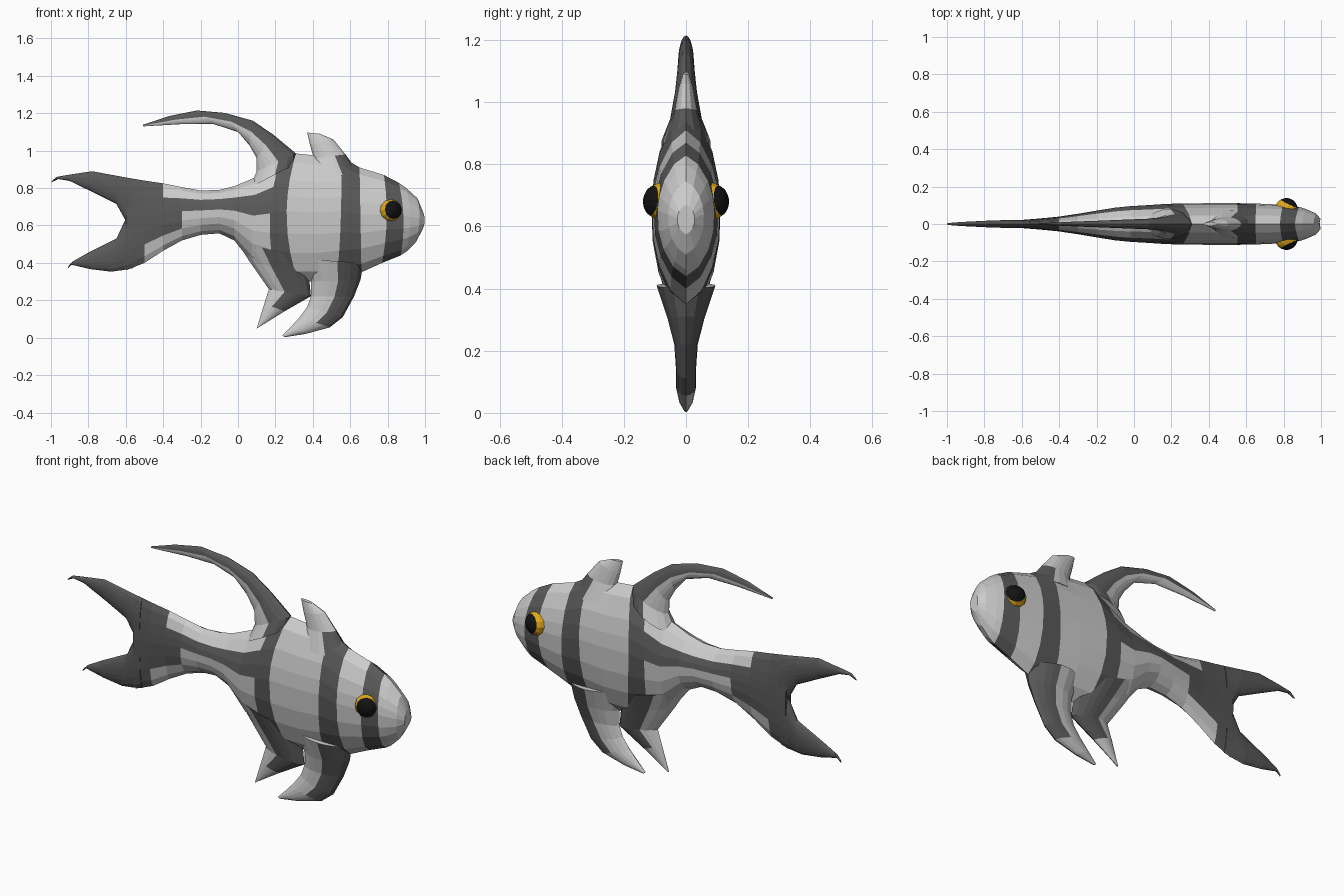
import bpy, bmesh
from mathutils import Vector, Matrix


def material(name, rgb):
    m = bpy.data.materials.new(name)
    m.diffuse_color = (*rgb, 1)
    return m


LIGHT = material("light_grey", (0.6, 0.6, 0.6))
DARK = material("dark_grey", (0.1, 0.1, 0.1))
GOLD = material("eye_gold", (0.75, 0.4, 0.01))
BLACK = material("pupil_black", (0.006, 0.006, 0.006))
ROWS = [1, 0.86, 0.58, 0.33, 0.1, -0.25, -0.55, -0.84, -1]


def finish(bm, name, mats):
    bmesh.ops.recalc_face_normals(bm, faces=bm.faces)
    me = bpy.data.meshes.new(name)
    bm.to_mesh(me)
    bm.free()
    for m in mats:
        me.materials.append(m)
    ob = bpy.data.objects.new(name, me)
    bpy.context.collection.objects.link(ob)
    return ob


def loft(name, sections, dark, power=0.65):
    """Skin lens-shaped rings; section = (xa, za, x_mid, xb, zb, half_thickness)."""
    bm = bmesh.new()
    levels = ROWS + ROWS[-2:0:-1]
    n, half = len(levels), len(ROWS) - 1
    rings = []
    for xa, za, xm, xb, zb, t in sections:
        ring = []
        for k, s in enumerate(levels):
            x = xm * (1 - s * s) + xa * s * (s + 1) / 2 + xb * s * (s - 1) / 2
            z = (za + zb) / 2 + s * (za - zb) / 2
            y = t * (1 - s * s) ** power * (1 if k <= half else -1)
            ring.append(bm.verts.new((x, y, z)))
        rings.append(ring)
    for i in range(len(rings) - 1):
        for k in range(n):
            j = (k + 1) % n
            f = bm.faces.new((rings[i][k], rings[i][j], rings[i + 1][j], rings[i + 1][k]))
            f.material_index = int(dark(i, (levels[k] + levels[j]) / 2))
    for ring, i in ((rings[0], 0), (rings[-1], len(rings) - 2)):
        bm.faces.new(ring).material_index = int(dark(i, 0))
    return finish(bm, name, (LIGHT, DARK))


def fin(name, sections, dark):
    """Fin from straight sections (xa, za, xb, zb, half_thickness)."""
    return loft(name, [(a, b, (a + c) / 2, c, d, t) for a, b, c, d, t in sections], dark, 0.6)


# Body from nose to tail root, ribs placed on the stripe borders
body = [
    (0.99, 0.67, 0.998, 0.985, 0.575, 0.028),
    (0.96, 0.745, 0.97, 0.95, 0.51, 0.058),
    (0.90, 0.80, 0.92, 0.90, 0.46, 0.08),
    (0.86, 0.828, 0.885, 0.87, 0.44, 0.092),
    (0.78, 0.87, 0.795, 0.77, 0.40, 0.104),
    (0.65, 0.91, 0.655, 0.66, 0.35, 0.11),
    (0.55, 0.97, 0.55, 0.53, 0.32, 0.112),
    (0.41, 0.975, 0.42, 0.42, 0.30, 0.112),
    (0.31, 0.985, 0.26, 0.32, 0.30, 0.111),
    (0.22, 0.93, 0.17, 0.20, 0.34, 0.108),
    (0.10, 0.86, 0.08, 0.075, 0.40, 0.102),
    (-0.02, 0.81, -0.02, -0.02, 0.52, 0.096),
    (-0.10, 0.79, -0.1, -0.1, 0.558, 0.088),
    (-0.20, 0.787, -0.2, -0.2, 0.55, 0.072),
    (-0.30, 0.805, -0.3, -0.3, 0.52, 0.055),
    (-0.40, 0.825, -0.4, -0.4, 0.465, 0.04),
    (-0.50, 0.84, -0.5, -0.5, 0.40, 0.03),
    (-0.60, 0.857, -0.6, -0.6, 0.36, 0.022),
]


def body_dark(i, s):
    if i in (3, 5, 8) or i == 16:
        return True
    if i == 15:
        return s > -0.6
    if i == 14:
        return -0.5 < s < 0.6
    return i >= 9 and 0.1 < s < 0.58


loft("body", body, body_dark)

# Tail lobes
fin("tail_lobe_upper", [
    (-0.56, 0.85, -0.56, 0.56, 0.024),
    (-0.60, 0.857, -0.603, 0.63, 0.022),
    (-0.66, 0.868, -0.65, 0.715, 0.022),
    (-0.78, 0.89, -0.78, 0.78, 0.018),
    (-0.90, 0.872, -0.90, 0.838, 0.012),
    (-0.97, 0.86, -0.96, 0.848, 0.008),
    (-0.99, 0.843, -1.0, 0.83, 0.004)], lambda i, s: True)
fin("tail_lobe_lower", [
    (-0.56, 0.70, -0.56, 0.372, 0.024),
    (-0.603, 0.63, -0.61, 0.362, 0.022),
    (-0.65, 0.53, -0.68, 0.353, 0.022),
    (-0.80, 0.455, -0.79, 0.367, 0.016),
    (-0.88, 0.41, -0.89, 0.39, 0.008),
    (-0.905, 0.385, -0.91, 0.37, 0.004)], lambda i, s: True)

# Rear dorsal fin sweeping back into a long filament, dark along its upper edge
fin("dorsal_filament", [
    (0.31, 0.93, 0.06, 0.80, 0.08),
    (0.31, 0.985, 0.10, 0.89, 0.052),
    (0.19, 1.085, 0.10, 0.96, 0.036),
    (0.08, 1.16, 0.06, 1.03, 0.028),
    (-0.07, 1.202, 0.0, 1.10, 0.024),
    (-0.22, 1.215, -0.13, 1.142, 0.018),
    (-0.37, 1.185, -0.30, 1.142, 0.012),
    (-0.51, 1.138, -0.505, 1.13, 0.004)], lambda i, s: s > 0)

# Front dorsal fin
fin("dorsal_fin_front", [
    (0.655, 0.87, 0.37, 0.87, 0.075),
    (0.575, 0.98, 0.405, 0.96, 0.038),
    (0.51, 1.06, 0.385, 1.03, 0.024),
    (0.44, 1.09, 0.37, 1.097, 0.01)], lambda i, s: i == 0 and s > 0.3)

# Ventral fins
fin("ventral_fin_front", [
    (0.67, 0.40, 0.36, 0.42, 0.095),
    (0.655, 0.31, 0.39, 0.30, 0.06),
    (0.62, 0.22, 0.39, 0.22, 0.038),
    (0.56, 0.11, 0.37, 0.165, 0.032),
    (0.49, 0.055, 0.33, 0.11, 0.032),
    (0.36, 0.02, 0.28, 0.055, 0.022),
    (0.25, 0.003, 0.237, 0.012, 0.006)], lambda i, s: i < 4 and s > 0.2)
fin("ventral_fin_rear", [
    (0.36, 0.42, -0.01, 0.52, 0.09),
    (0.38, 0.32, 0.06, 0.41, 0.062),
    (0.39, 0.222, 0.165, 0.26, 0.034),
    (0.25, 0.142, 0.14, 0.18, 0.024),
    (0.11, 0.055, 0.10, 0.05, 0.005)], lambda i, s: i < 3 and s > -0.4)

# Eyes with a dark cap looking outward and forward
for side, label in ((-1, "right"), (1, "left")):
    bm = bmesh.new()
    bmesh.ops.create_uvsphere(bm, u_segments=12, v_segments=10, radius=0.061)
    for f in bm.faces:
        f.material_index = int(f.calc_center_median().z > 0.035)
    aim = Vector((0.42, side * 0.9, 0.12)).to_track_quat('Z', 'Y').to_matrix().to_4x4()
    bmesh.ops.transform(bm, verts=bm.verts,
                        matrix=Matrix.Translation((0.815, side * 0.078, 0.68)) @ aim)
    finish(bm, "eye_" + label, (GOLD, BLACK))
